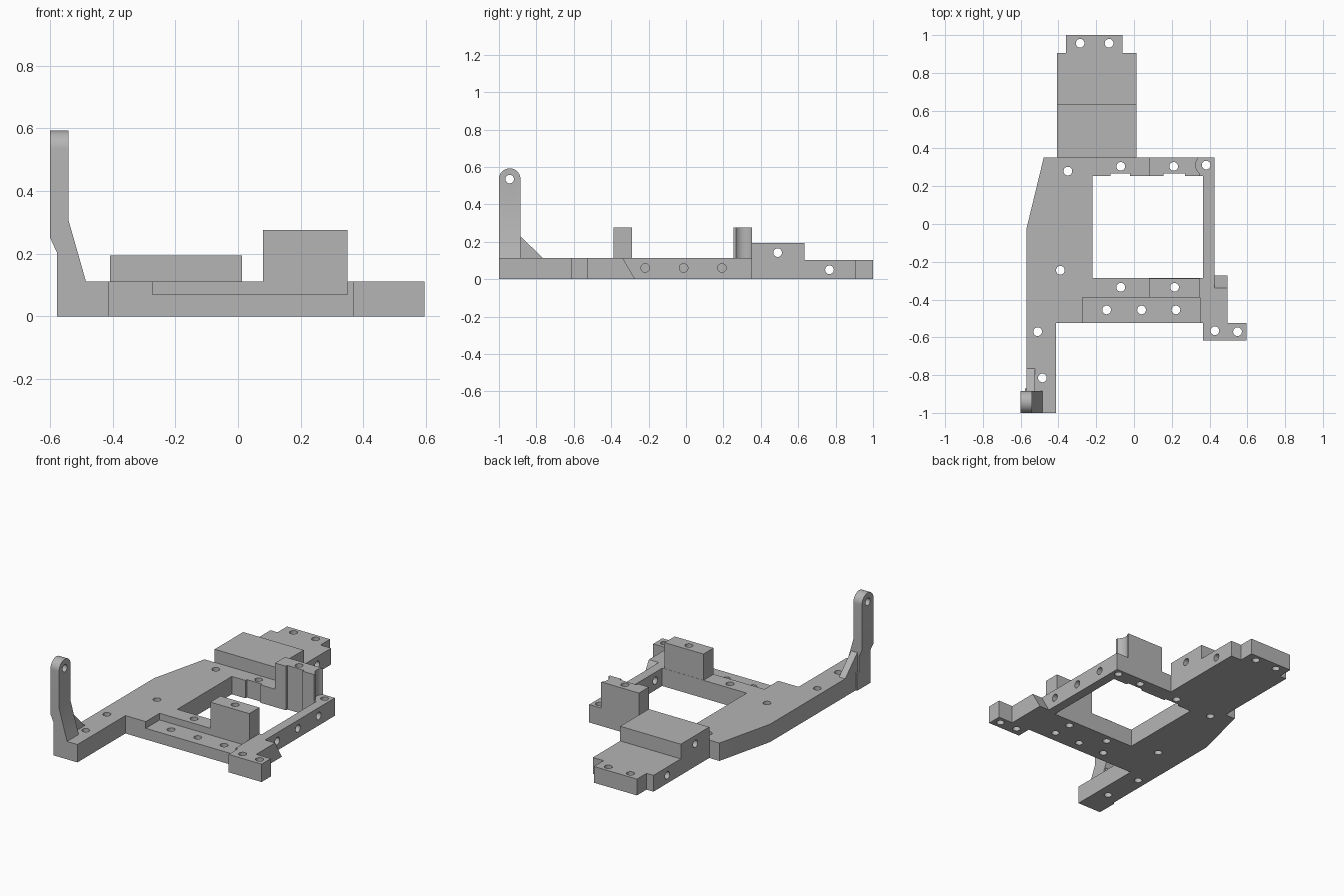
import bpy
import bmesh
import math
from mathutils import Matrix, Vector

cube = bpy.data.objects.get("Cube")
if cube:
    bpy.data.objects.remove(cube, do_unlink=True)

grey = bpy.data.materials.new("plain grey")
grey.use_nodes = True
colour = (0.46, 0.46, 0.46, 1)
grey.diffuse_color = colour
grey.node_tree.nodes["Principled BSDF"].inputs["Base Color"].default_value = colour


def finish(name, bm):
    bmesh.ops.recalc_face_normals(bm, faces=bm.faces)
    mesh = bpy.data.meshes.new(name)
    bm.to_mesh(mesh)
    bm.free()
    mesh.materials.append(grey)
    obj = bpy.data.objects.new(name, mesh)
    bpy.context.collection.objects.link(obj)
    return obj


def prism(name, outline, low, high, axis="z"):
    """Extrude a 2D outline: xy along z, yz along x, or xz along y."""
    place = {"z": lambda a, b, c: (a, b, c),
             "x": lambda a, b, c: (c, a, b),
             "y": lambda a, b, c: (a, c, b)}[axis]
    bm = bmesh.new()
    face = bm.faces.new([bm.verts.new(place(a, b, low)) for a, b in outline])
    grown = bmesh.ops.extrude_face_region(bm, geom=[face])["geom"]
    bmesh.ops.translate(bm, vec=Vector(place(0, 0, high - low)),
                        verts=[v for v in grown if isinstance(v, bmesh.types.BMVert)])
    return finish(name, bm)


def box(name, x0, x1, y0, y1, z0, z1):
    return prism(name, [(x0, y0), (x1, y0), (x1, y1), (x0, y1)], z0, z1)


def add_cylinder(bm, centre, radius, length, along_x=False):
    turn = Matrix.Rotation(math.pi / 2, 4, "Y") if along_x else Matrix()
    bmesh.ops.create_cone(bm, cap_ends=True, segments=32, radius1=radius,
                          radius2=radius, depth=length,
                          matrix=Matrix.Translation(centre) @ turn)


def cut(obj, *cutters, operation="DIFFERENCE"):
    bpy.context.view_layer.objects.active = obj
    for cutter in cutters:
        mod = obj.modifiers.new("cut", "BOOLEAN")
        mod.operation = operation
        mod.solver = "EXACT"
        mod.object = cutter
        bpy.ops.object.modifier_apply(modifier=mod.name)


# Screw holes, upright and sideways
R = 0.023
BACK, TOP = 0.352, 0.112
bm = bmesh.new()
for x, y in [(-.35, .28), (-.07, .305), (.21, .305), (.382, .312), (-.39, -.245),
             (-.07, -.335), (.215, -.335), (-.51, -.57), (-.485, -.815),
             (.428, -.565), (.548, -.57), (-.145, -.455), (.04, -.455),
             (.222, -.455), (-.285, .957), (-.132, .957)]:
    add_cylinder(bm, (x, y, 0.1), R, 0.6)
for y in (-.218, -.013, .192):
    add_cylinder(bm, (.39, y, .06), R, 0.2, True)
for x, y, z in [(-.2, .49, .142), (-.2, .767, .05), (-.57, -.943, .535)]:
    add_cylinder(bm, (x, y, z), R, 0.6, True)
drills = finish("drill_cutter", bm)

# Window opening with two shallow notches in its back edge
edge, deep = 0.253, 0.267
window = prism("window_cutter", [
    (-.22, -.287), (.366, -.287), (.366, edge), (.27, edge), (.27, deep),
    (.155, deep), (.155, edge), (-.02, edge), (-.02, deep), (-.125, deep),
    (-.125, edge), (-.22, edge)], -0.1, 0.4)
recess = box("recess_cutter", -.272, .35, -.6, -.388, .07, .3)
bm = bmesh.new()
add_cylinder(bm, (.382, .312, .2), 0.056, 0.4)
scoop = finish("scoop_cutter", bm)

# Base frame
base = prism("base_frame", [
    (-.568, -1), (-.413, -1), (-.413, -.525), (.366, -.525), (.366, -.616),
    (.595, -.616), (.595, -.525), (.425, -.525), (.425, BACK), (-.478, BACK),
    (-.568, -.02)], 0, TOP)
cut(base, window, recess, drills)

# Sloped side block beside the right rail
side = prism("side_wedge", [(-.525, 0), (-.272, 0), (-.338, TOP), (-.525, TOP)],
             .425, .494, "x")

# Upright mounting posts
front_post = box("front_post", .08, .35, -.388, -.288, TOP, .276)
cut(front_post, drills)
back_post = box("back_post", .08, .35, edge, BACK, TOP, .276)
cut(back_post, window, drills, scoop)

# Stepped rear block with narrow end tab
rear_block = box("rear_block", -.408, .012, BACK, .634, 0, .194)
rear_shelf = prism("rear_shelf", [
    (-.408, .634), (.012, .634), (.012, .905), (-.062, .905), (-.062, 1),
    (-.36, 1), (-.36, .905), (-.408, .905)], 0, .102)
for part in (rear_block, rear_shelf):
    cut(part, drills)

# Bent arm with a rounded top: side profile trimmed by the front profile
half = 0.0575
arm = prism("bracket_arm", [
    (-.578, TOP), (-.485, TOP), (-.54, .305), (-.54, .6), (-.6, .6),
    (-.6, .253), (-.578, .205)], -1, -1 + 2 * half, "y")
arc = [(-1 + half + half * math.cos(math.pi * i / 24),
        .535 + half * math.sin(math.pi * i / 24)) for i in range(25)]
rounded = prism("rounding_cutter", [(-1, 0), (-1 + 2 * half, 0)] + arc, -.7, -.4, "x")
cut(arm, rounded, operation="INTERSECT")
cut(arm, drills)

# Arm foot pad and gusset
foot = box("arm_foot", -.578, -.568, -1, -.87, 0, TOP)
gusset = prism("arm_gusset", [(-.885, TOP), (-.765, TOP), (-.885, .23)],
               -.568, -.525, "x")

# Remove cutters and shade the parts
for cutter in (drills, window, recess, scoop, rounded):
    bpy.data.objects.remove(cutter, do_unlink=True)
bpy.ops.object.select_all(action="DESELECT")
for part in (base, side, front_post, back_post, rear_block, rear_shelf, arm, foot, gusset):
    part.select_set(True)
bpy.context.view_layer.objects.active = base
bpy.ops.object.shade_smooth_by_angle(angle=math.radians(30))
